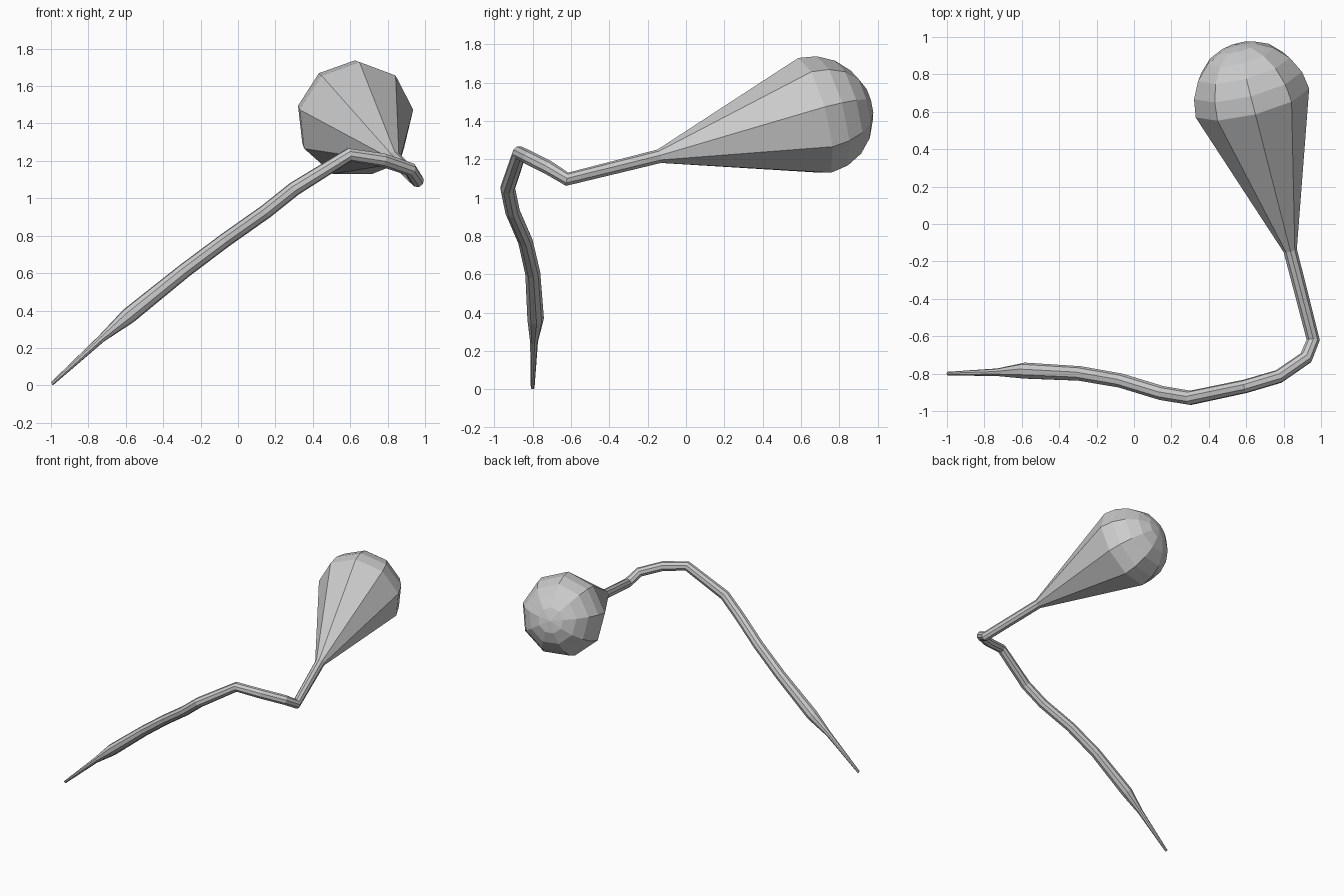
import bpy, bmesh
from math import sin, cos, pi, radians
from mathutils import Vector

if "Cube" in bpy.data.objects:
    bpy.data.objects.remove(bpy.data.objects["Cube"])

SIDES = 9

# stalk path from the thin tip to the neck of the bulb: x, y, z, radius
path = [
    (-0.995, -0.80, 0.008, 0.010),
    (-0.73, -0.793, 0.25, 0.021),
    (-0.585, -0.785, 0.372, 0.044),
    (-0.29, -0.80, 0.61, 0.040),
    (-0.07, -0.838, 0.775, 0.039),
    (0.15, -0.905, 0.93, 0.039),
    (0.30, -0.93, 1.05, 0.039),
    (0.595, -0.868, 1.233, 0.037),
    (0.775, -0.815, 1.205, 0.037),
    (0.92, -0.715, 1.155, 0.037),
    (0.958, -0.62, 1.095, 0.036),
    (0.835, -0.14, 1.215, 0.037),
]
rings = [(Vector(p[:3]), p[3]) for p in path]

# bulb: cone flaring from the neck, closed by a hemisphere
centre = Vector((0.63, 0.66, 1.42))
axis = (centre - rings[-1][0]).normalized()
R = 0.318
for deg in (0, 18, 36, 54, 72):
    a = radians(deg)
    rings.append((centre + axis * R * sin(a), R * cos(a)))
apex = centre + axis * R

# tangent at every ring (bisector of its neighbours)
pts = [r[0] for r in rings] + [apex]
tangents = []
for i in range(len(rings)):
    d_out = (pts[i + 1] - pts[i]).normalized()
    d_in = (pts[i] - pts[i - 1]).normalized() if i else d_out
    tangents.append((d_in + d_out).normalized())

# sweep backwards from the bulb, one corner pointing up, without twist
bm = bmesh.new()
loops = []
normal = Vector((0, 0, 1))
prev = tangents[-1]
for (c, r), t in zip(reversed(rings), reversed(tangents)):
    normal = prev.rotation_difference(t) @ normal
    normal = (normal - t * normal.dot(t)).normalized()
    side = t.cross(normal)
    loops.append([bm.verts.new(c + r * (normal * cos(2 * pi * k / SIDES)
                                        + side * sin(2 * pi * k / SIDES)))
                  for k in range(SIDES)])
    prev = t

for a, b in zip(loops, loops[1:]):
    for k in range(SIDES):
        j = (k + 1) % SIDES
        bm.faces.new((a[k], a[j], b[j], b[k]))
top = bm.verts.new(apex)
for k in range(SIDES):
    bm.faces.new((top, loops[0][(k + 1) % SIDES], loops[0][k]))
bm.faces.new(loops[-1])
bmesh.ops.recalc_face_normals(bm, faces=bm.faces[:])

mesh = bpy.data.meshes.new("stalk_with_bulb")
bm.to_mesh(mesh)
bm.free()
bpy.context.collection.objects.link(bpy.data.objects.new("stalk_with_bulb", mesh))
